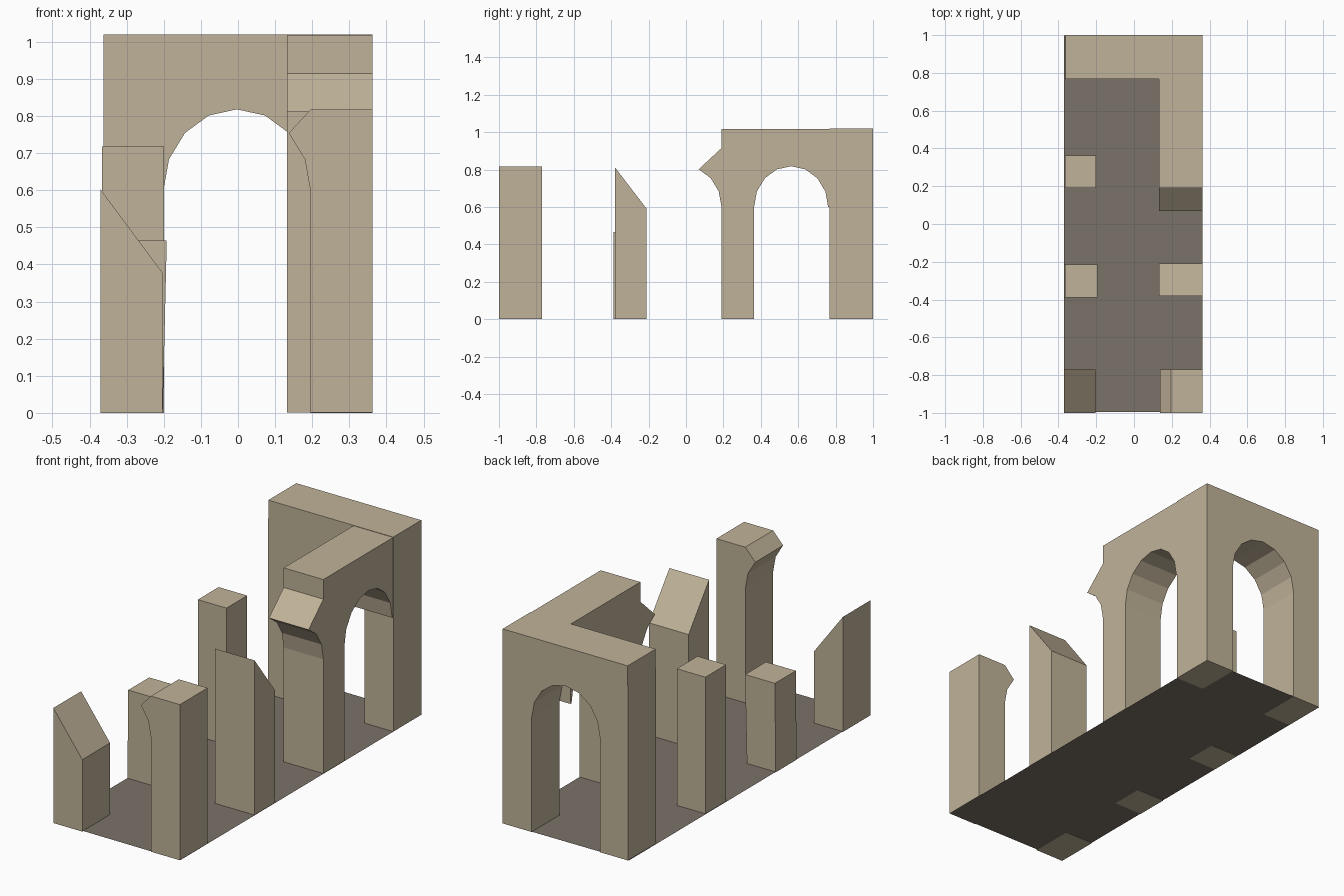
import bpy, bmesh, math

if "Cube" in bpy.data.objects:
    bpy.data.objects.remove(bpy.data.objects["Cube"])


def material(name, rgb):
    m = bpy.data.materials.new(name)
    m.diffuse_color = (*rgb, 1)
    m.use_nodes = True
    m.node_tree.nodes["Principled BSDF"].inputs["Base Color"].default_value = m.diffuse_color
    return m


STONE = material("stone", (0.53, 0.45, 0.32))
PAVING = material("paving", (0.20, 0.17, 0.14))
SPRING, RISE, RADIUS, TOP = 0.6, 0.218, 0.198, 1.02


def prism(name, profile, along, lo, hi, mat=STONE):
    """Extrude a (horizontal, z) profile along 'x' or 'y' from lo to hi."""
    place = (lambda d, p: (d, p[0], p[1])) if along == 'x' else (lambda d, p: (p[0], d, p[1]))
    bm = bmesh.new()
    ends = [[bm.verts.new(place(d, p)) for p in profile] for d in (lo, hi)]
    n = len(profile)
    for ring in ends:
        bm.faces.new(ring)
    for i in range(n):
        j = (i + 1) % n
        bm.faces.new((ends[0][i], ends[0][j], ends[1][j], ends[1][i]))
    bmesh.ops.recalc_face_normals(bm, faces=bm.faces)
    mesh = bpy.data.meshes.new(name)
    bm.to_mesh(mesh)
    bm.free()
    mesh.materials.append(mat)
    obj = bpy.data.objects.new(name, mesh)
    bpy.context.collection.objects.link(obj)
    return obj


def arch(centre, first=0, last=8):
    """Points of an eight-sided half arch, numbered from its low side to its high side."""
    return [(centre - RADIUS * math.cos(math.pi * i / 8),
             SPRING + RISE * math.sin(math.pi * i / 8)) for i in range(first, last + 1)]


def block(a, b, top_a, top_b, z=0):
    return [(a, z), (b, z), (b, top_b), (a, top_a)]


# Back wall with its arched doorway
prism("back_wall", [(-0.365, 0), (-0.20, 0)] + arch(-0.003)
      + [(0.195, 0), (0.363, 0), (0.363, TOP), (-0.362, TOP)], 'y', 0.768, 1.0)

# Right wall: whole arch beside the corner, broken arch stub on the open end
stub = arch(-0.008, 5, 8)
prism("right_wall", [(0.19, 0.001), (0.364, 0.001)] + arch(0.562)
      + [(0.769, SPRING), (0.769, TOP - 0.002), (0.19, TOP - 0.002), (0.19, 0.915)]
      + stub, 'x', 0.132, 0.362)

# Right ruined pillars
prism("right_middle_pillar", block(-0.38, -0.21, 0.812, 0.59, 0.001), 'x', 0.132, 0.362)
prism("right_front_pillar", [(0.195, 0.001), (0.363, 0.001), (0.363, 0.817), (0.195, 0.817)]
      + arch(-0.003, 6, 8), 'y', -1.0, -0.77)

# Left ruined pillars
prism("left_rear_pillar", block(-0.366, -0.20, 0.718, 0.718), 'y', 0.19, 0.362)
prism("left_middle_pillar", [(-0.37, 0), (-0.203, 0), (-0.192, 0.465), (-0.365, 0.465)],
      'y', -0.388, -0.215)
prism("left_front_pillar", block(-0.371, -0.203, 0.603, 0.377), 'y', -1.0, -0.77)

# Paving sheet
floor = bpy.data.meshes.new("floor")
floor.from_pydata([(-0.37, -0.995, 0.002), (0.363, -0.995, 0), (0.363, 0.998, 0), (-0.37, 0.998, 0.002)],
                  [], [(0, 1, 2, 3)])
floor.materials.append(PAVING)
bpy.context.collection.objects.link(bpy.data.objects.new("floor", floor))
